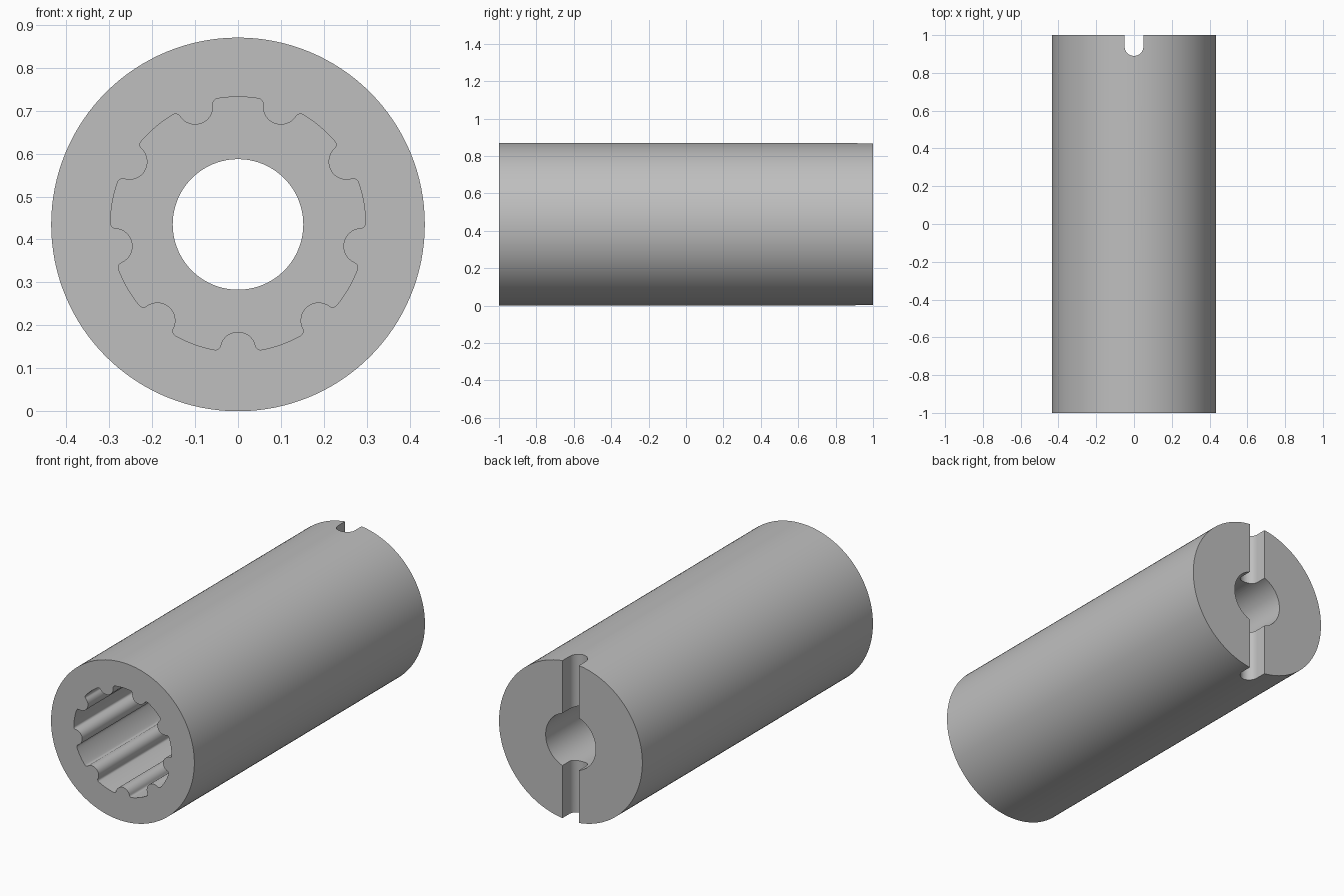
import bpy, bmesh
from math import sin, cos, pi, acos, atan2, radians

cube = bpy.data.objects.get("Cube")
if cube:
    bpy.data.objects.remove(cube, do_unlink=True)

RADIUS = 0.435      # sleeve outer radius, also the height of its axis
BORE = 0.152
ROOT = 0.297        # splined socket outer radius
SOCKET_END = 0.0    # y where the socket stops
TEETH = 9


def arc(cx, cy, r, start, end, steps):
    return [(cx + r * cos(start + (end - start) * i / steps),
             cy + r * sin(start + (end - start) * i / steps)) for i in range(steps + 1)]


def prism(name, profile, axis, start, end):
    """Extrude a closed profile along y (profile in x, z) or z (profile in x, y)."""
    def place(u, v, w):
        return (u, w, v + RADIUS) if axis == "y" else (u, v, w)
    bm = bmesh.new()
    face = bm.faces.new([bm.verts.new(place(u, v, start)) for u, v in profile])
    top = bmesh.ops.extrude_face_region(bm, geom=[face])["geom"]
    offset = (0, end - start, 0) if axis == "y" else (0, 0, end - start)
    bmesh.ops.translate(bm, vec=offset,
                        verts=[g for g in top if isinstance(g, bmesh.types.BMVert)])
    bmesh.ops.recalc_face_normals(bm, faces=bm.faces)
    mesh = bpy.data.meshes.new(name)
    bm.to_mesh(mesh)
    bm.free()
    obj = bpy.data.objects.new(name, mesh)
    bpy.context.collection.objects.link(obj)
    return obj


def circle(r, steps):
    return arc(0, 0, r, 0, 2 * pi, steps)[:-1]


def spline_profile():
    """Round ridges pointing inward, blended into the root circle by fillets."""
    tooth, fillet, centre = 0.042, 0.012, 0.292
    inner = ROOT - fillet
    delta = acos((inner**2 + centre**2 - (tooth + fillet)**2) / (2 * inner * centre))
    fx, fy = inner * cos(delta), inner * sin(delta)
    phi = atan2(fy, centre - fx)
    pitch = 2 * pi / TEETH
    unit = arc(fx, -fy, fillet, -delta, phi, 6)
    unit += arc(centre, 0, tooth, phi - pi, -pi - phi, 16)[1:]
    unit += arc(fx, fy, fillet, -phi, delta, 6)[1:]
    unit += arc(0, 0, ROOT, delta, pitch - delta, 8)[1:-1]
    points = []
    for k in range(TEETH):
        a = radians(-90) + k * pitch
        points += [(x * cos(a) - y * sin(a), x * sin(a) + y * cos(a)) for x, y in unit]
    return points


# Sleeve body
sleeve = prism("splined_sleeve", circle(RADIUS, 128), "y", -1, 1)

# Cutters: through bore, splined socket, round-bottomed cross slot
slot = arc(0, 0.94, 0.05, -pi, 0, 24) + [(0.05, 1.1), (-0.05, 1.1)]
cutters = [
    prism("bore_cutter", circle(BORE, 96), "y", -1.2, 1.2),
    prism("socket_cutter", spline_profile(), "y", -1.1, SOCKET_END),
    prism("slot_cutter", slot, "z", -0.1, 1),
]
bpy.ops.object.select_all(action="DESELECT")
bpy.context.view_layer.objects.active = sleeve
sleeve.select_set(True)
for cutter in cutters:
    cutter.hide_render = True
    mod = sleeve.modifiers.new(cutter.name, "BOOLEAN")
    mod.operation, mod.solver, mod.object = "DIFFERENCE", "EXACT", cutter
    bpy.ops.object.modifier_apply(modifier=mod.name)
    bpy.data.objects.remove(cutter, do_unlink=True)

# Plain grey metal
grey = bpy.data.materials.new("plain_grey")
grey.use_nodes = True
colour = (0.52, 0.52, 0.52, 1)
grey.diffuse_color = colour
grey.node_tree.nodes["Principled BSDF"].inputs["Base Color"].default_value = colour
sleeve.data.materials.clear()
sleeve.data.materials.append(grey)
bpy.ops.object.shade_smooth_by_angle(angle=radians(30))
